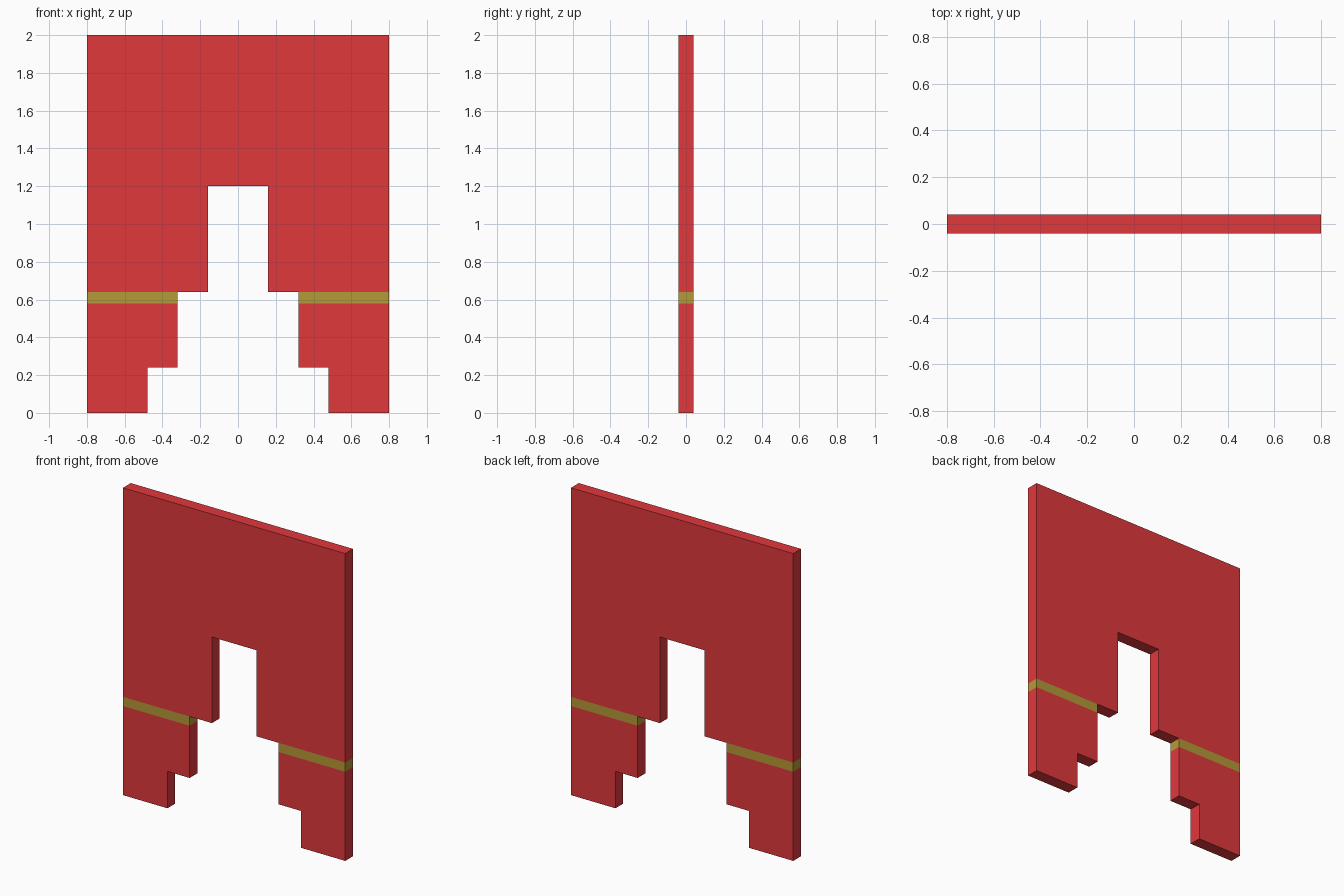
import bpy
import bmesh

if "Cube" in bpy.data.objects:
    bpy.data.objects.remove(bpy.data.objects["Cube"])

HALF_DEPTH = 0.04


def material(name, color):
    mat = bpy.data.materials.new(name)
    mat.diffuse_color = color
    mat.use_nodes = True
    mat.node_tree.nodes["Principled BSDF"].inputs["Base Color"].default_value = mat.diffuse_color
    return mat


# Right-hand half outlines (x, z) with material slot: 0 red, 1 gold
upper_cloth = [(0, 1.2), (0.16, 1.2), (0.16, 0.64), (0.32, 0.64),
               (0.8, 0.64), (0.8, 2.0), (0, 2.0)]
gold_band = [(0.32, 0.58), (0.8, 0.58), (0.8, 0.64), (0.32, 0.64)]
stepped_tail = [(0.48, 0), (0.8, 0), (0.8, 0.58), (0.32, 0.58),
                (0.32, 0.24), (0.48, 0.24)]

# Flat front face, mirrored about the centre line
bm = bmesh.new()
for outline, slot in ((upper_cloth, 0), (gold_band, 1), (stepped_tail, 0)):
    for side in (1, -1):
        points = outline if side == 1 else outline[::-1]
        face = bm.faces.new([bm.verts.new((side * x, -HALF_DEPTH, z)) for x, z in points])
        face.material_index = slot
bmesh.ops.remove_doubles(bm, verts=bm.verts[:], dist=0.0001)

# Join the two halves of the upper cloth into one face
centre = [e for e in bm.edges if all(abs(v.co.x) < 0.0001 for v in e.verts)]
bmesh.ops.dissolve_edges(bm, edges=centre, use_verts=True)

# Thickness: the rim inherits the colour of the adjoining face
front = bm.faces[:]
extruded = bmesh.ops.extrude_face_region(bm, geom=front, use_keep_orig=True)
back = [g for g in extruded["geom"] if isinstance(g, bmesh.types.BMVert)]
bmesh.ops.translate(bm, verts=back, vec=(0, 2 * HALF_DEPTH, 0))
bmesh.ops.recalc_face_normals(bm, faces=bm.faces[:])
for face in bm.faces:
    c = face.calc_center_median()
    face.material_index = int(0.58 < c.z < 0.639 and abs(c.x) > 0.3)

mesh = bpy.data.meshes.new("split_banner")
bm.to_mesh(mesh)
bm.free()
mesh.materials.append(material("red_cloth", (0.75, 0.04, 0.045, 1)))
mesh.materials.append(material("gold_trim", (0.46, 0.32, 0.04, 1)))
banner = bpy.data.objects.new("split_banner", mesh)
bpy.context.collection.objects.link(banner)
